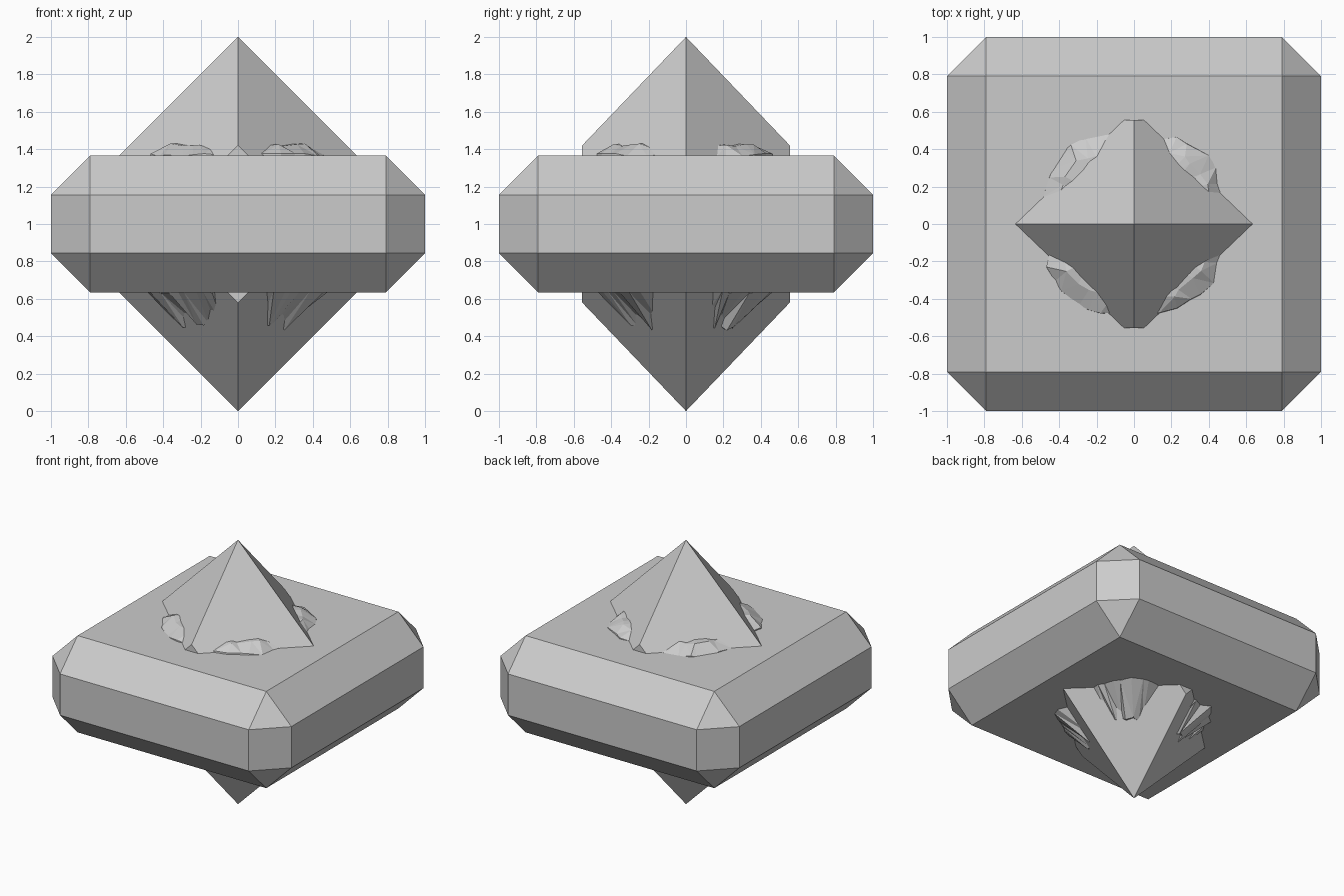
import bpy, bmesh, math, random
from mathutils import Matrix

if "Cube" in bpy.data.objects:
    bpy.data.objects.remove(bpy.data.objects["Cube"])

random.seed(4)


def finish(bm, name):
    bmesh.ops.recalc_face_normals(bm, faces=bm.faces[:])
    me = bpy.data.meshes.new(name)
    bm.to_mesh(me)
    bm.free()
    ob = bpy.data.objects.new(name, me)
    bpy.context.collection.objects.link(ob)
    return ob


# chamfered slab
bm = bmesh.new()
bmesh.ops.create_cube(bm, size=1, matrix=Matrix.Translation((0, 0, 1)) @ Matrix.Diagonal((2, 2, 0.732, 1)))
bmesh.ops.bevel(bm, geom=bm.edges[:], offset=0.21, segments=1, affect='EDGES')
finish(bm, "slab")

# double pyramid crystal, cut flat at front and back
bm = bmesh.new()
for p in [(0, 0, 2), (0, 0, 0), (1, 0, 1), (-1, 0, 1), (0, 0.957, 1), (0, -0.957, 1)]:
    bm.verts.new(p)
bmesh.ops.convex_hull(bm, input=bm.verts[:])
for s in (1, -1):
    bmesh.ops.bisect_plane(bm, geom=bm.verts[:] + bm.edges[:] + bm.faces[:],
                           plane_co=(0, 0.555 * s, 1), plane_no=(0, s, 0), clear_outer=True)
    bmesh.ops.holes_fill(bm, edges=[e for e in bm.edges if e.is_boundary])
bmesh.ops.dissolve_limit(bm, angle_limit=0.01, verts=bm.verts[:], edges=bm.edges[:])
finish(bm, "crystal")


# rough rocky collar: jittered rings of (radius, height, radial jitter, height jitter)
def collar(name, rings, n):
    bm = bmesh.new()
    loops = []
    for r, z, jr, jz in rings:
        loop = []
        for i in range(n):
            a = 2 * math.pi * (i + random.uniform(-0.3, 0.3)) / n
            # lobes on the diagonals, tucked in behind the crystal's edges
            q = r * (1 - 0.05 * math.cos(4 * a)) + random.uniform(-jr, jr)
            loop.append(bm.verts.new((q * math.cos(a), q * math.sin(a), z + random.uniform(-jz, jz))))
        loops.append(loop)
    for a, b in zip(loops, loops[1:]):
        for i in range(n):
            bm.faces.new((a[i], a[(i + 1) % n], b[(i + 1) % n], b[i]))
    bm.faces.new(loops[0])
    bm.faces.new(loops[-1])
    bmesh.ops.triangulate(bm, faces=bm.faces[:])
    return finish(bm, name)


collar("upper_collar", [(0.52, 1.2, 0, 0), (0.50, 1.37, 0.02, 0.01),
                        (0.42, 1.42, 0.02, 0.01), (0.28, 1.43, 0, 0)], 40)
collar("lower_collar", [(0.53, 0.8, 0, 0), (0.51, 0.64, 0.03, 0.01),
                        (0.30, 0.45, 0.035, 0.02), (0.15, 0.5, 0, 0)], 52)
